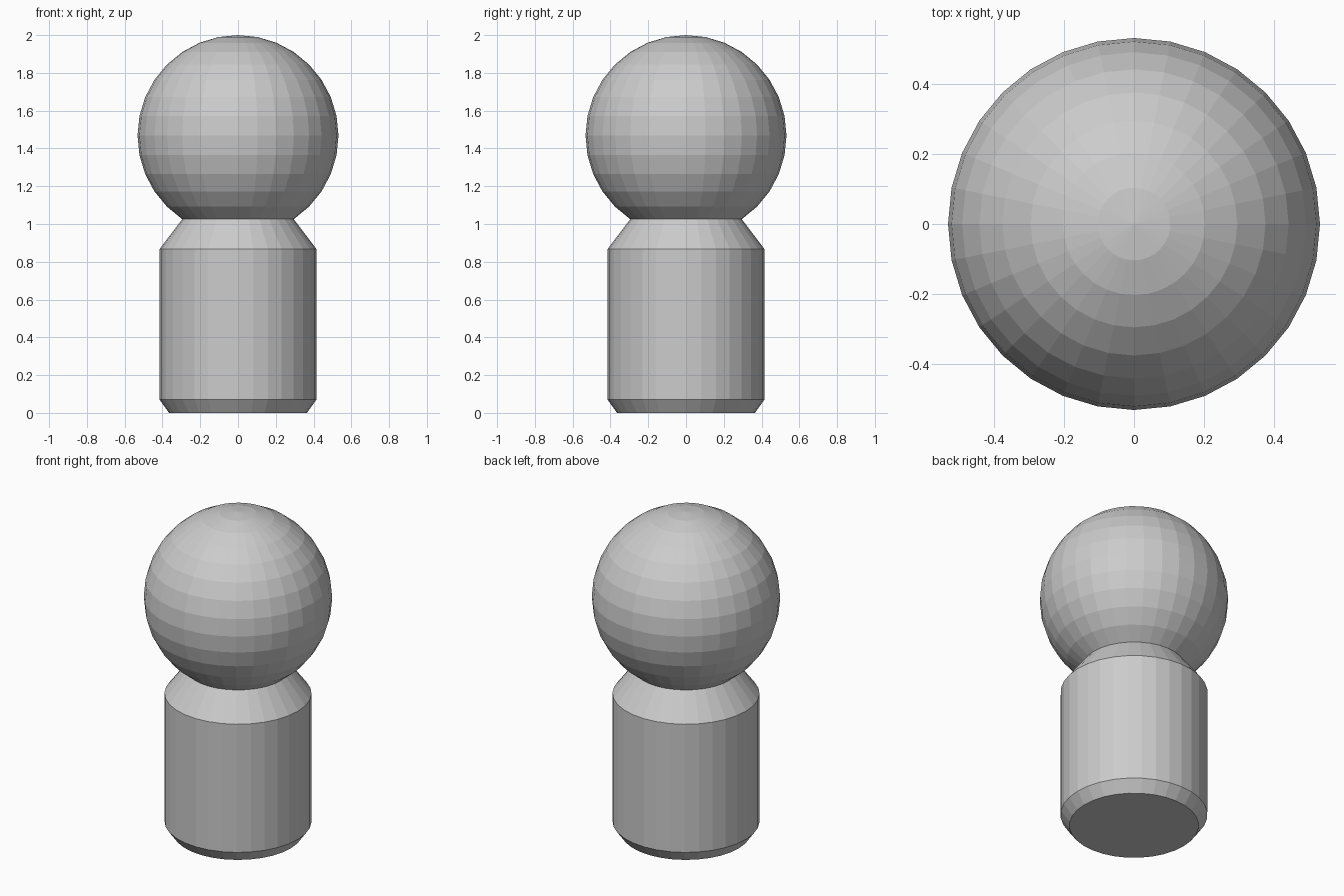
import bpy, bmesh
from math import cos, sin, pi

if "Cube" in bpy.data.objects:
    bpy.data.objects.remove(bpy.data.objects["Cube"])

SIDES = 32


def lathe(name, profile):
    """Closed flat-shaded solid of revolution from (radius, z) points, bottom to top."""
    bm = bmesh.new()
    rings = []
    for r, z in profile:
        rings.append([bm.verts.new((r * cos(2 * pi * i / SIDES), r * sin(2 * pi * i / SIDES), z))
                      for i in range(SIDES)])
    for a, b in zip(rings, rings[1:]):
        for i in range(SIDES):
            j = (i + 1) % SIDES
            bm.faces.new((a[i], a[j], b[j], b[i]))
    bm.faces.new(rings[0][::-1])
    bm.faces.new(rings[-1])
    mesh = bpy.data.meshes.new(name)
    bm.to_mesh(mesh)
    bm.free()
    obj = bpy.data.objects.new(name, mesh)
    bpy.context.collection.objects.link(obj)
    return obj


# Cylindrical body with chamfered foot and tapered shoulder
lathe("body", [(0.365, 0), (0.415, 0.07), (0.415, 0.868), (0.292, 1.03)])

# Ball head, sunk slightly into the shoulder
bpy.ops.mesh.primitive_uv_sphere_add(segments=SIDES, ring_count=16, radius=0.532,
                                     location=(0, 0, 1.468))
bpy.context.object.name = "head"
